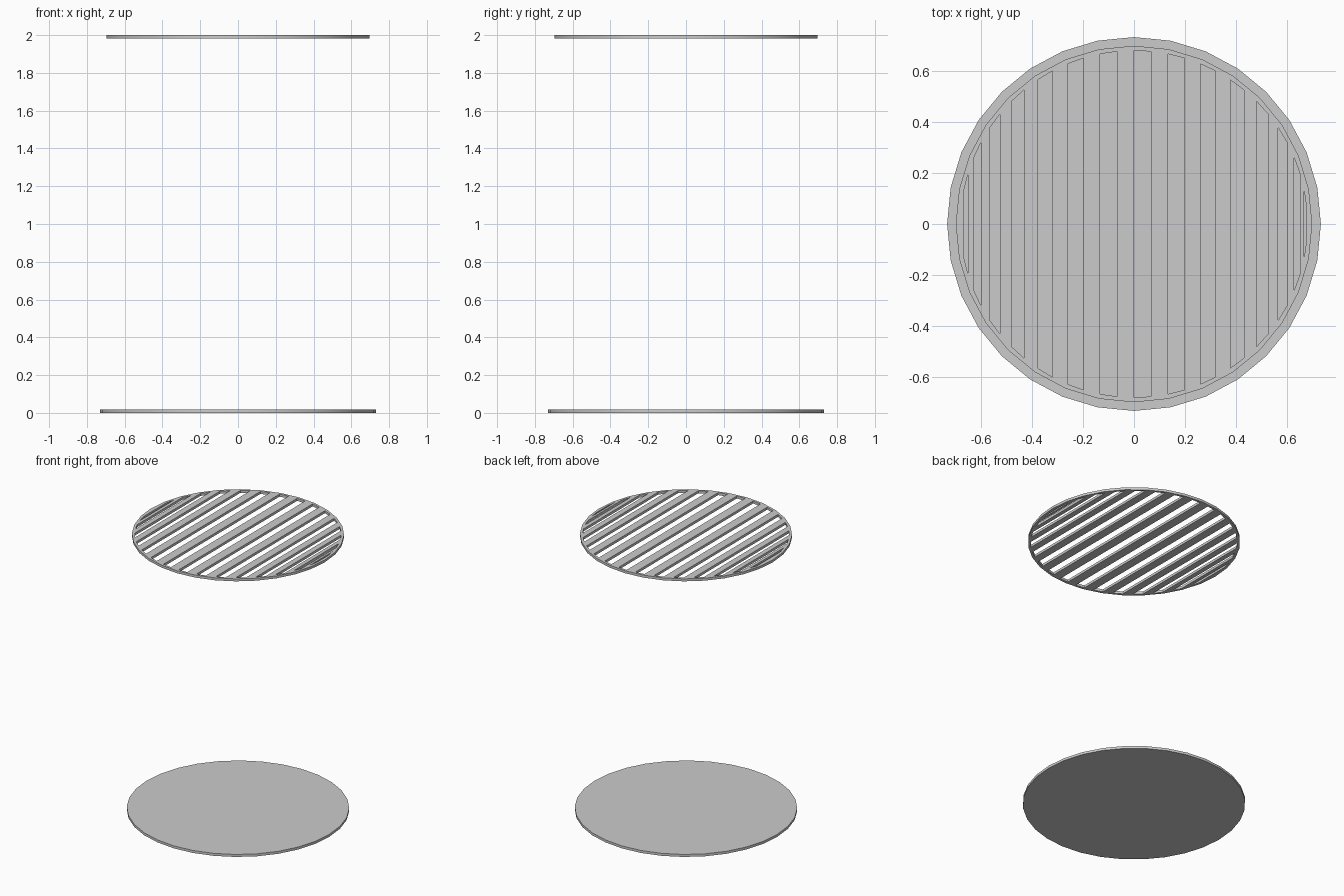
import bpy, bmesh
from math import sin, cos, pi

if "Cube" in bpy.data.objects:
    bpy.data.objects.remove(bpy.data.objects["Cube"])

BASE_R, LID_R, SLOT_R = 0.731, 0.697, 0.678
THICK, HEIGHT = 0.018, 2.0


def shade(obj):
    bpy.ops.object.select_all(action='DESELECT')
    obj.select_set(True)
    bpy.context.view_layer.objects.active = obj
    bpy.ops.object.shade_smooth_by_angle()


def disc(name, radius, z_mid):
    bpy.ops.mesh.primitive_cylinder_add(vertices=32, radius=radius, depth=THICK,
                                        location=(0, 0, z_mid))
    obj = bpy.context.object
    obj.name = name
    return obj


# Solid round base plate
base = disc("base_plate", BASE_R, THICK / 2)

# Slotted round top grille
grille = disc("top_grille", LID_R, HEIGHT - THICK / 2)

# Slot cutters: alternate strips of a 64-sided circle
bm = bmesh.new()
for k in range(-14, 16, 2):
    a, b = k * pi / 32, (k + 1) * pi / 32
    xa, ya, xb, yb = (SLOT_R * sin(a), SLOT_R * cos(a),
                      SLOT_R * sin(b), SLOT_R * cos(b))
    z0 = HEIGHT - 3 * THICK
    face = bm.faces.new([bm.verts.new((x, y, z0)) for x, y in
                         ((xa, -ya), (xb, -yb), (xb, yb), (xa, ya))])
    ext = bmesh.ops.extrude_face_region(bm, geom=[face])
    top = [v for v in ext["geom"] if isinstance(v, bmesh.types.BMVert)]
    bmesh.ops.translate(bm, verts=top, vec=(0, 0, 5 * THICK))
bmesh.ops.recalc_face_normals(bm, faces=bm.faces)
mesh = bpy.data.meshes.new("slot_cutter")
bm.to_mesh(mesh)
bm.free()
cutter = bpy.data.objects.new("slot_cutter", mesh)
cutter.hide_render = True
bpy.context.collection.objects.link(cutter)

# Cut the slots through the grille
mod = grille.modifiers.new("slots", 'BOOLEAN')
mod.operation = 'DIFFERENCE'
mod.solver = 'EXACT'
mod.object = cutter
bpy.context.view_layer.objects.active = grille
bpy.ops.object.modifier_apply(modifier=mod.name)
bpy.data.objects.remove(cutter)

shade(base)
shade(grille)
